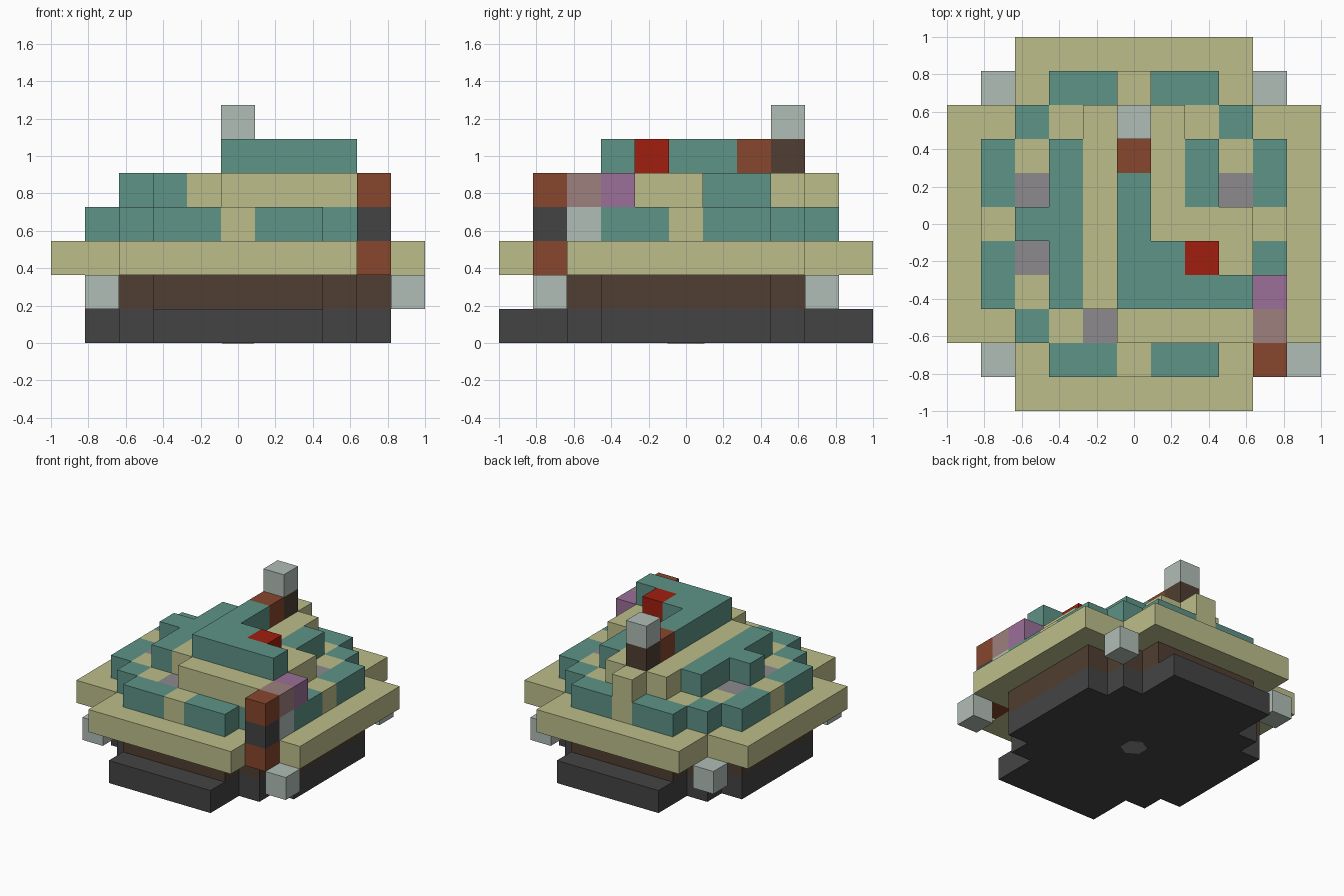
import bpy, bmesh, math
from mathutils import Vector

if "Cube" in bpy.data.objects:
    bpy.data.objects.remove(bpy.data.objects["Cube"], do_unlink=True)

CELL = 2 / 11
grid = {}      # block position -> part name
parts = {}     # part name -> material


def linear(v):
    v /= 255
    return v / 12.92 if v < 0.04 else ((v + 0.055) / 1.055) ** 2.4


def material(name, hex_code):
    col = [linear(c) for c in bytes.fromhex(hex_code)] + [1]
    m = bpy.data.materials.new(name)
    m.use_nodes = True
    m.diffuse_color = col
    m.node_tree.nodes["Principled BSDF"].inputs["Base Color"].default_value = col
    return m


charcoal = material("charcoal", "444444")
dark_brown = material("dark brown", "503e32")
tan = material("tan", "bcbe8a")
teal = material("teal", "5e9386")
pale_gray = material("pale gray", "b1bdb7")
rust = material("rust", "87462d")
red = material("red", "a01e0f")
purple = material("purple", "9b7098")
mauve = material("mauve", "9d807e")
gray = material("gray", "8c8a8c")


def fill(part, mat, z, xs, ys):
    """Fill a block range on layer z; xs and ys are a number or (low, high)."""
    parts[part] = mat
    xs = xs if isinstance(xs, tuple) else (xs, xs)
    ys = ys if isinstance(ys, tuple) else (ys, ys)
    for x in range(xs[0], xs[1] + 1):
        for y in range(ys[0], ys[1] + 1):
            grid[x, y, z] = part


def slab(part, mat, z, *halves):
    for hx, hy in halves:
        fill(part, mat, z, (-hx, hx), (-hy, hy))


# Stepped base, body, wide rim and first tier
slab("base", charcoal, 0, (2, 5), (3, 3), (4, 2))
slab("body", dark_brown, 1, (2, 4), (3, 3), (4, 2))
slab("rim", tan, 2, (5, 3), (3, 5))
slab("lower_tier", teal, 3, (2, 4), (3, 3), (4, 2))

# Inlays of the first tier
for s in (-1, 1):
    fill("tier_inlay", tan, 3, 0, 4 * s)
    fill("tier_inlay", tan, 3, 4 * s, 0)
    fill("tier_inlay", tan, 3, -3, 2 * s)
    fill("tier_inlay", tan, 3, 2 * s, 3)
    fill("gray_patches", gray, 3, -3, s)
fill("tier_inlay", tan, 3, 3, 2)
fill("tier_inlay", tan, 3, -2, -3)
fill("gray_patches", gray, 3, 3, 1)
fill("gray_patches", gray, 3, -1, -3)

# Second tier
fill("upper_tier", tan, 4, (0, 3), (-3, 0))
fill("upper_tier", tan, 4, (-1, 1), (-2, 3))
fill("upper_tier", tan, 4, 0, 4)
fill("side_ridges", teal, 4, -2, (-2, 2))
fill("side_ridges", teal, 4, -3, 0)
fill("side_ridges", teal, 4, 2, (1, 2))

# Angled top ridge with its red block and rear post
fill("top_ridge", teal, 5, (0, 3), -2)
fill("top_ridge", teal, 5, (0, 1), -1)
fill("top_ridge", teal, 5, 0, (0, 1))
fill("red_block", red, 5, 2, -1)
fill("post_step", rust, 5, 0, 2)
fill("post", dark_brown, 5, 0, 3)
fill("post_cap", pale_gray, 6, 0, 3)

# Corner blocks under the rim
for x, y in ((-4, 4), (4, 4), (-4, -4), (5, -4)):
    fill("corner_blocks", pale_gray, 1, x, y)

# Corner column and the blocks beside it
fill("column_ends", rust, 2, 4, -4)
fill("column_middle", charcoal, 3, 4, -4)
fill("column_ends", rust, 4, 4, -4)
fill("pale_side_block", pale_gray, 3, 4, -3)
fill("mauve_block", mauve, 4, 4, -3)
fill("purple_block", purple, 4, 4, -2)


def build(part, mat):
    """Mesh the outer faces of a part's blocks and join the flat areas."""
    bm = bmesh.new()
    for pos in [p for p, name in grid.items() if name == part]:
        centre = Vector(pos) + Vector((0, 0, 0.5))
        for axis in range(3):
            for s in (-1, 1):
                n = Vector((0, 0, 0))
                n[axis] = s
                if tuple(int(a + b) for a, b in zip(pos, n)) in grid:
                    continue
                u = Vector((n.y, n.z, n.x))
                v = n.cross(u)
                bm.faces.new([bm.verts.new((centre + (n + u * a + v * b) / 2) * CELL)
                              for a, b in ((-1, -1), (1, -1), (1, 1), (-1, 1))])
    bmesh.ops.remove_doubles(bm, verts=bm.verts, dist=0.001)
    bmesh.ops.dissolve_limit(bm, angle_limit=math.radians(1),
                             verts=bm.verts, edges=bm.edges)
    mesh = bpy.data.meshes.new(part)
    bm.to_mesh(mesh)
    bm.free()
    mesh.materials.append(mat)
    bpy.context.collection.objects.link(bpy.data.objects.new(part, mesh))


for part, mat in parts.items():
    if part in grid.values():
        build(part, mat)

# Small six-sided plate under the base
bpy.ops.mesh.primitive_cylinder_add(vertices=6, radius=0.1, depth=0.004, location=(0, 0, 0))
plate = bpy.context.object
plate.name = "bottom_plate"
plate.data.materials.append(gray)
